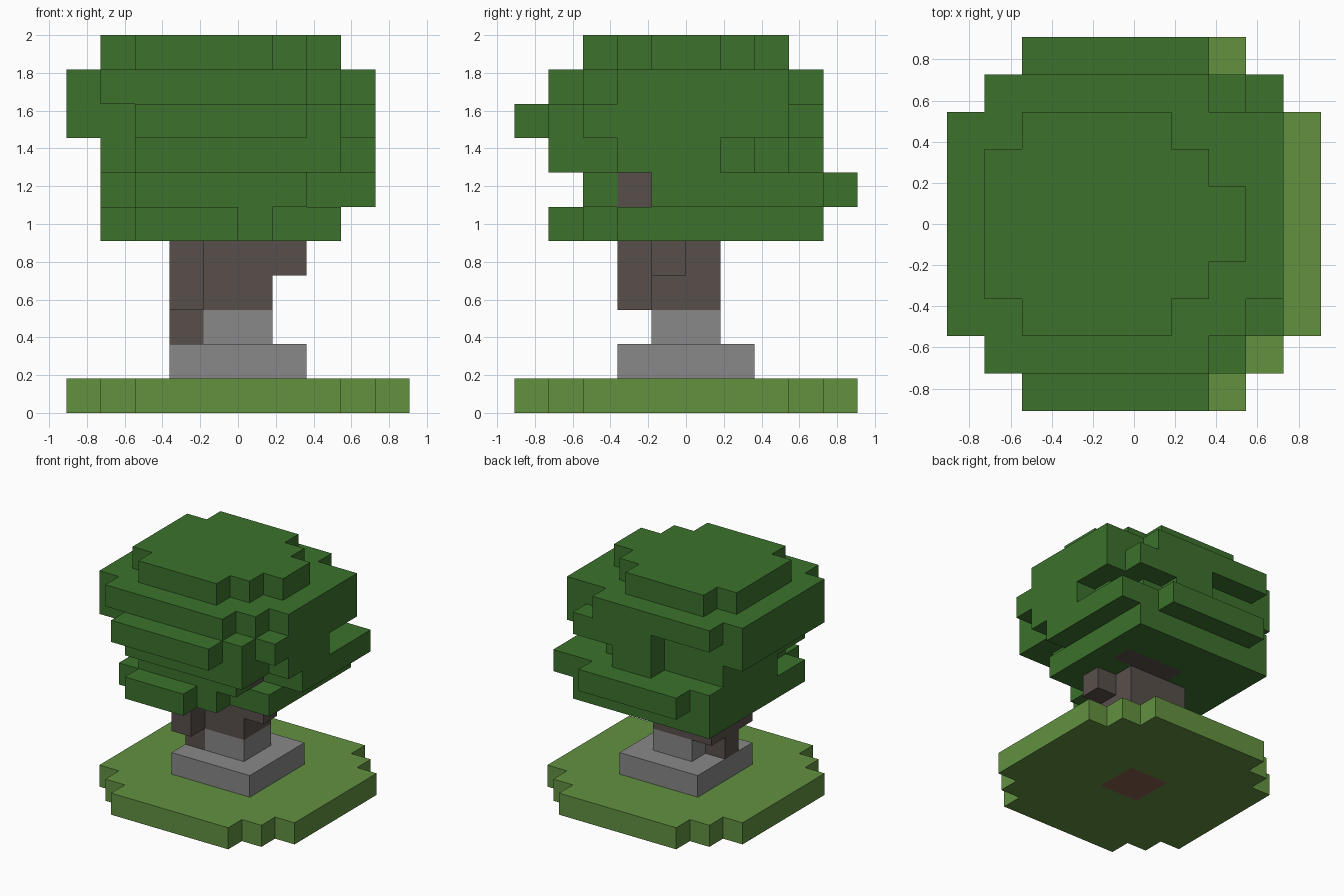
import bpy
import bmesh
from math import radians
from mathutils import Vector

cube = bpy.data.objects.get("Cube")
if cube:
    bpy.data.objects.remove(cube, do_unlink=True)

UNIT = 2 / 11  # edge length of one block


def make_material(name, rgb):
    material = bpy.data.materials.new(name)
    material.use_nodes = True
    colour = (*rgb, 1.0)
    material.diffuse_color = colour
    shader = next(n for n in material.node_tree.nodes if n.type == 'BSDF_PRINCIPLED')
    shader.inputs["Base Color"].default_value = colour
    return material


def blocks(level, rows, height=1):
    """Fill block cells from rows of (front, back, left edge, right edge)."""
    return {(x, y, z)
            for front, back, start, end in rows
            for x in range(start, end)
            for y in range(front, back)
            for z in range(level, level + height)}


def mirrored(rows):
    """Repeat the rows on the other side of the y axis."""
    return rows + [(-back, -front, start, end) for front, back, start, end in rows]


def build_part(name, cells, solid, material):
    """Skin the exposed block sides and merge the coplanar faces."""
    bm = bmesh.new()
    corners = {}

    def corner(point):
        key = tuple(round(c) for c in point)
        if key not in corners:
            corners[key] = bm.verts.new(Vector(key) * UNIT)
        return corners[key]

    for cell in sorted(cells):
        for axis in range(3):
            for side in (0, 1):
                neighbour = list(cell)
                neighbour[axis] += 2 * side - 1
                if tuple(neighbour) in solid:
                    continue
                u, v = Vector((0, 0, 0)), Vector((0, 0, 0))
                u[(axis + 1) % 3] = v[(axis + 2) % 3] = 1
                base = Vector(cell)
                base[axis] += side
                loop = [base, base + u, base + u + v, base + v]
                if not side:
                    loop.reverse()
                bm.faces.new([corner(p) for p in loop])
    bmesh.ops.dissolve_limit(bm, angle_limit=radians(1), verts=bm.verts[:],
                             edges=bm.edges[:])
    mesh = bpy.data.meshes.new(name)
    bm.to_mesh(mesh)
    bm.free()
    mesh.materials.append(material)
    obj = bpy.data.objects.new(name, mesh)
    bpy.context.collection.objects.link(obj)


# Ground: a rounded grass slab around a square of soil
soil = blocks(0, [(-1, 1, -1, 1)])
grass = blocks(0, [(-3, 3, -5, 5)] + mirrored([(3, 4, -4, 4), (4, 5, -3, 3)])) - soil
# The soil only shows underneath, so grass covers it on top
stone = blocks(1, [(-2, 2, -2, 2)]) | blocks(2, [(-1, 1, -1, 1)])

# Trunk: root, stem, corner rib, side branch and wood among the leaves
trunk = (blocks(2, [(-1, 0, -2, -1)])
         | blocks(3, [(-1, 1, -2, 1), (-2, -1, -2, -1)], height=2)
         | blocks(4, [(-1, 0, 1, 2)])
         | blocks(5, [(-1, 1, -2, 1), (1, 2, -1, 2)])
         | blocks(6, [(-2, -1, 1, 2)]))

# Crown: irregular leaf layers from the bottom up
layers = [
    [(-4, -3, -3, 0), (-3, -2, -4, 1), (-2, 4, -4, 3)],
    [(-3, -1, -3, 2), (-1, 4, -4, 4), (4, 5, -3, 2)],
    [(-4, -3, -3, 3), (-3, -2, -4, 3), (-2, 1, -4, 4),
     (1, 2, -4, 3), (2, 3, -4, 2), (3, 4, -1, 1)],
    [(-5, -4, -3, 2), (-4, -3, -3, 3), (-3, 3, -5, 4), (3, 4, -1, 3)],
    [(-4, -3, -4, 2), (-3, -2, -5, 3), (-2, 3, -5, 4), (3, 4, -4, 2)],
    [(-1, 1, -4, 3)] + mirrored([(1, 2, -4, 2), (2, 3, -3, 1)]),
]
leaves = set()
for level, rows in enumerate(layers, start=5):
    leaves |= blocks(level, rows)
leaves -= trunk

parts = [
    ("soil_patch", soil, "soil brown", (0.238, 0.109, 0.07)),
    ("grass_base", grass, "grass green", (0.122, 0.283, 0.051)),
    ("stone_plinth", stone, "stone grey", (0.246, 0.246, 0.246)),
    ("tree_trunk", trunk, "bark brown", (0.098, 0.078, 0.07)),
    ("leaf_crown", leaves, "leaf green", (0.045, 0.168, 0.026)),
]
solid = set().union(*(cells for _, cells, _, _ in parts))
for name, cells, colour_name, rgb in parts:
    build_part(name, cells, solid, make_material(colour_name, rgb))
